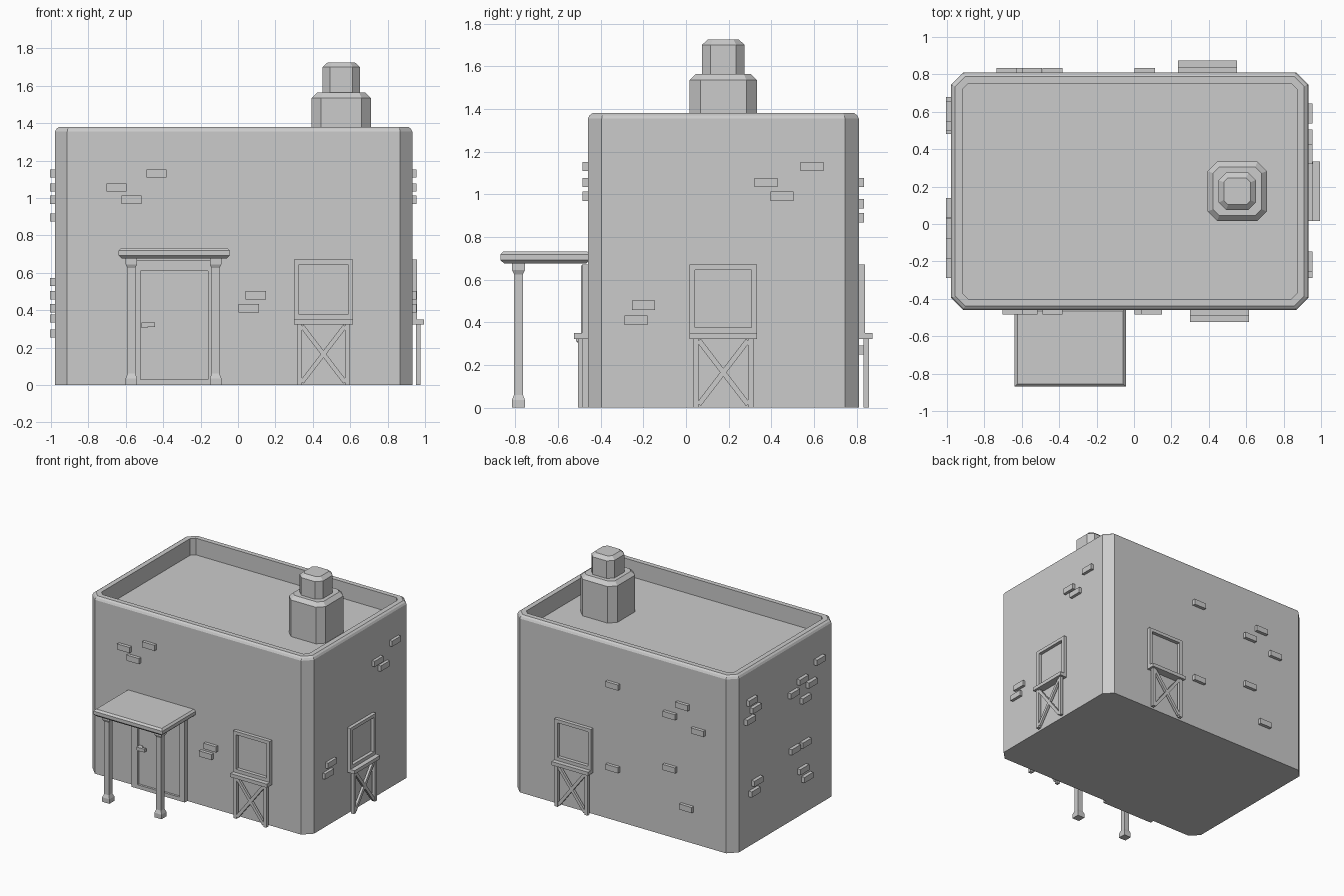
import bpy, bmesh, math
from mathutils import Matrix, Vector

cube = bpy.data.objects.get("Cube")
if cube:
    bpy.data.objects.remove(cube)

plaster = bpy.data.materials.new("plain grey")
plaster.use_nodes = True
GREY = (0.6, 0.6, 0.6, 1)
plaster.diffuse_color = GREY
plaster.node_tree.nodes["Principled BSDF"].inputs["Base Color"].default_value = GREY


def finish(name, bm):
    bmesh.ops.recalc_face_normals(bm, faces=bm.faces)
    mesh = bpy.data.meshes.new(name)
    bm.to_mesh(mesh)
    bm.free()
    mesh.materials.append(plaster)
    obj = bpy.data.objects.new(name, mesh)
    bpy.context.collection.objects.link(obj)
    return obj


def loft(name, cx, cy, hx, hy, cut, levels):
    """Stack rectangles with cut corners; levels are (inset, height)."""
    bm = bmesh.new()
    rings = []
    for inset, z in levels:
        a, b = hx - inset, hy - inset
        c = max(cut - inset * 0.586, 0)
        if cut:
            pts = [(a, c - b), (a, b - c), (a - c, b), (c - a, b),
                   (-a, b - c), (-a, c - b), (c - a, -b), (a - c, -b)]
        else:
            pts = [(a, -b), (a, b), (-a, b), (-a, -b)]
        rings.append([bm.verts.new((cx + x, cy + y, z)) for x, y in pts])
    n = len(rings[0])
    for low, high in zip(rings, rings[1:]):
        for i in range(n):
            j = (i + 1) % n
            bm.faces.new((low[i], low[j], high[j], high[i]))
    bm.faces.new(rings[0][::-1])
    bm.faces.new(rings[-1])
    return finish(name, bm)


def add_box(bm, wall, u, d, z, tilt=0):
    """Box on a wall: u along it, d outward from it, z up, each a range."""
    turn, dist = wall
    size = [r[1] - r[0] for r in (u, d, z)]
    mid = Vector((sum(u) / 2, -dist - sum(d) / 2, sum(z) / 2))
    m = (Matrix.Rotation(math.radians(turn), 4, 'Z') @ Matrix.Translation(mid)
         @ Matrix.Rotation(tilt, 4, 'Y') @ Matrix.Diagonal((*size, 1)))
    bmesh.ops.create_cube(bm, size=1, matrix=m)


def add_frame(bm, wall, u, z, width, d):
    """Four bars around a rectangular opening."""
    for side in ((u[0], u[0] + width), (u[1] - width, u[1])):
        add_box(bm, wall, side, d, z)
    for bar in ((z[0], z[0] + width), (z[1] - width, z[1])):
        add_box(bm, wall, (u[0] + width, u[1] - width), d, bar)


FRONT, RIGHT, BACK, LEFT = (0, 0.46), (90, 0.93), (180, 0.81), (270, 0.98)

# House body with a sunken flat roof behind a bevelled parapet
loft("house_body", -0.023, 0.175, 0.955, 0.635, 0.065,
     [(0, 0), (0, 1.355), (0.008, 1.37), (0.022, 1.38), (0.06, 1.38), (0.06, 1.25)])

# Two-stage chimney
loft("chimney_base", 0.552, 0.175, 0.158, 0.158, 0.05,
     [(0, 1.25), (0, 1.535), (0.028, 1.563)])
loft("chimney_top", 0.552, 0.175, 0.1, 0.1, 0.04,
     [(0, 1.56), (0, 1.7), (0.028, 1.725)])

# Porch roof and posts
loft("porch_roof", -0.341, -0.66, 0.297, 0.21, 0,
     [(0.018, 0.675), (0, 0.692), (0, 0.718), (0.014, 0.732)])
for side, x in (("right", -0.57), ("left", -0.12)):
    loft(side + "_porch_post", x, -0.785, 0.031, 0.031, 0,
         [(0, 0), (0, 0.035), (0.01, 0.06), (0.01, 0.625),
          (0, 0.645), (0, 0.68)])

# Door with frame, threshold and handle
bm = bmesh.new()
for jamb in ((-0.575, -0.522), (-0.16, -0.115)):
    add_box(bm, FRONT, jamb, (-0.01, 0.032), (0, 0.665))
add_box(bm, FRONT, (-0.522, -0.16), (-0.01, 0.032), (0.61, 0.665))
add_box(bm, FRONT, (-0.522, -0.16), (-0.01, 0.032), (0, 0.03))
finish("door_frame", bm)
bm = bmesh.new()
add_box(bm, FRONT, (-0.522, -0.16), (-0.01, 0.015), (0.03, 0.61))
finish("door", bm)
bm = bmesh.new()
add_box(bm, FRONT, (-0.515, -0.485), (0.01, 0.05), (0.305, 0.335))
add_box(bm, FRONT, (-0.515, -0.445), (0.035, 0.055), (0.31, 0.335))
finish("door_handle", bm)


# Windows with a sill carried on a cross-braced stand
def window(name, wall, c):
    bm = bmesh.new()
    add_frame(bm, wall, (c - 0.158, c + 0.158), (0.35, 0.67), 0.026, (-0.01, 0.028))
    finish(name + "_window_frame", bm)
    bm = bmesh.new()
    add_box(bm, wall, (c - 0.158, c + 0.158), (-0.01, 0.064), (0.322, 0.35))
    finish(name + "_window_sill", bm)
    bm = bmesh.new()
    for s in (-1, 1):
        mid = c + s * 0.129
        add_box(bm, wall, (mid - 0.013, mid + 0.013), (0.022, 0.047), (0, 0.322))
        half = math.hypot(0.115, 0.15)
        add_box(bm, wall, (c - half, c + half), (0.025, 0.044), (0.153, 0.177),
                s * math.atan2(0.15, 0.115))
    finish(name + "_window_stand", bm)


window("front", FRONT, 0.457)
window("left", RIGHT, 0.175)
window("back", BACK, -0.392)

# Exposed bricks on each wall, as (along the wall, height)
BRICKS = {
    "front": (FRONT, [(-0.65, 1.055), (-0.57, 0.99), (-0.435, 1.13),
                      (0.095, 0.48), (0.057, 0.41)]),
    "left": (RIGHT, [(0.375, 1.055), (0.45, 0.99), (0.59, 1.13),
                     (-0.2, 0.48), (-0.235, 0.41)]),
    "back": (BACK, [(-0.057, 1.055), (0.435, 0.955), (0.68, 0.89), (0.545, 1.055),
                    (-0.057, 0.41), (0.435, 0.54), (0.58, 0.27)]),
    "right": (LEFT, [(-0.6, 1.13), (-0.555, 1.055), (-0.625, 0.99),
                     (-0.085, 0.99), (0.025, 1.055), (0.135, 0.99), (0.06, 0.895),
                     (0.235, 1.13), (-0.535, 0.48), (-0.57, 0.41), (-0.075, 0.55),
                     (0.06, 0.55), (0.03, 0.355), (0.08, 0.275)]),
}
for name, (wall, spots) in BRICKS.items():
    bm = bmesh.new()
    for u, z in spots:
        add_box(bm, wall, (u - 0.054, u + 0.054), (-0.01, 0.025), (z - 0.022, z + 0.022))
    finish(name + "_wall_bricks", bm)
